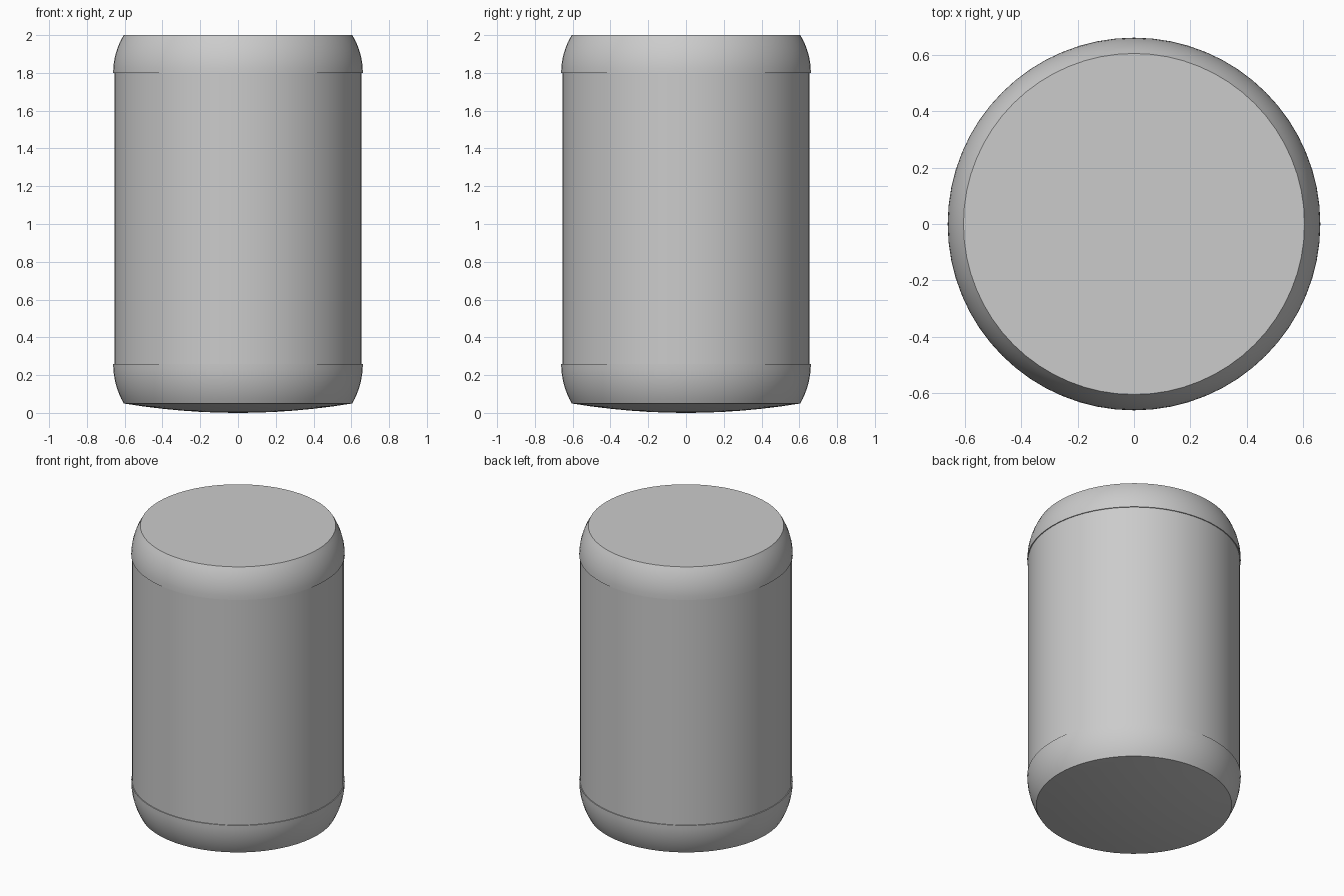
import bpy, bmesh
from math import sin, cos, asin, pi, radians

if "Cube" in bpy.data.objects:
    bpy.data.objects.remove(bpy.data.objects["Cube"])

SIDES = 64


def lathe(name, profile):
    """Revolve (radius, z) points, listed bottom to top, around the z axis."""
    bm = bmesh.new()
    rings = []
    for r, z in profile:
        if r < 1e-5:
            rings.append([bm.verts.new((0, 0, z))])
        else:
            rings.append([bm.verts.new((r * cos(2 * pi * i / SIDES), r * sin(2 * pi * i / SIDES), z))
                          for i in range(SIDES)])
    for a, b in zip(rings, rings[1:]):
        for i in range(SIDES):
            j = (i + 1) % SIDES
            quad = [a[i % len(a)], a[j % len(a)], b[j % len(b)], b[i % len(b)]]
            bm.faces.new(list(dict.fromkeys(quad)))
    bmesh.ops.recalc_face_normals(bm, faces=bm.faces)
    mesh = bpy.data.meshes.new(name)
    bm.to_mesh(mesh)
    bm.free()
    obj = bpy.data.objects.new(name, mesh)
    bpy.context.collection.objects.link(obj)
    bpy.ops.object.select_all(action='DESELECT')
    obj.select_set(True)
    bpy.context.view_layer.objects.active = obj
    bpy.ops.object.shade_smooth_by_angle(angle=radians(30))
    return obj


def shoulder(z_wide, z_narrow, steps=8):
    """Circular arc, vertical at the wide end and curving in to the narrow end."""
    wide, narrow = 0.661, 0.605
    dr, dz = wide - narrow, z_narrow - z_wide
    radius = (dr * dr + dz * dz) / (2 * dr)
    end = asin(dz / radius)
    return [(wide - radius * (1 - cos(end * k / steps)), z_wide + radius * sin(end * k / steps))
            for k in range(steps + 1)]


R_BODY = 0.655

# Shallow domed underside
dome = [(0.605 * k / 6, 0.05 * (k / 6) ** 2) for k in range(7)]
# Rounded base and top, each a small lip wider than the straight wall
base = shoulder(0.26, 0.05)[::-1]
top = shoulder(1.80, 2.0)

lathe("canister", dome + base[1:] + [(R_BODY, 0.26), (R_BODY, 1.80)] + top + [(0, 2.0)])
